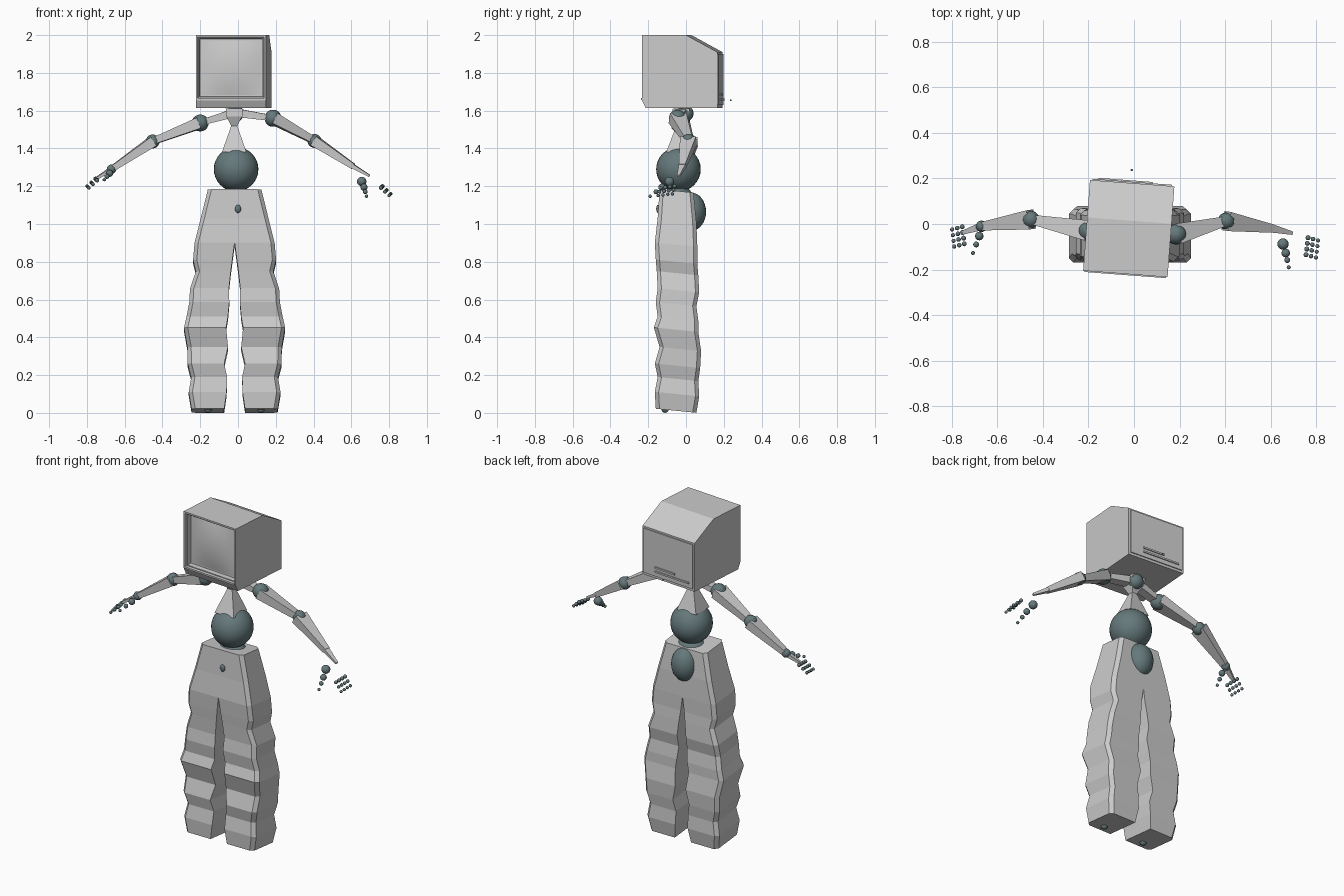
import bpy, bmesh
from mathutils import Vector, Matrix

if "Cube" in bpy.data.objects:
    bpy.data.objects.remove(bpy.data.objects["Cube"])


def material(name, rgb):
    m = bpy.data.materials.new(name)
    m.use_nodes = True
    m.diffuse_color = (*rgb, 1)
    m.node_tree.nodes["Principled BSDF"].inputs["Base Color"].default_value = (*rgb, 1)
    return m


GREY = material("light grey", (0.6, 0.6, 0.6))
SLATE = material("slate blue grey", (0.13, 0.19, 0.2))


def finish(name, bm, mat, smooth=False):
    bmesh.ops.recalc_face_normals(bm, faces=bm.faces)
    for f in bm.faces:
        f.smooth = smooth
    me = bpy.data.meshes.new(name)
    bm.to_mesh(me)
    bm.free()
    ob = bpy.data.objects.new(name, me)
    me.materials.append(mat)
    bpy.context.collection.objects.link(ob)
    return ob


def ball(name, at, r, scale=(1, 1, 1)):
    bm = bmesh.new()
    n = 32 if r > 0.06 else 20 if r > 0.02 else 12
    bmesh.ops.create_uvsphere(bm, u_segments=n, v_segments=n // 2, radius=r)
    bmesh.ops.transform(bm, verts=bm.verts,
                        matrix=Matrix.Translation(at) @ Matrix.Diagonal((*scale, 1)))
    return finish(name, bm, SLATE, True)


def loft(name, rings, skip=lambda row, side: False):
    """Skin a stack of equal rings and cap both ends."""
    bm = bmesh.new()
    rows = [[bm.verts.new(p) for p in ring] for ring in rings]
    n = len(rows[0])
    for r, (a, b) in enumerate(zip(rows, rows[1:])):
        for i in range(n):
            j = (i + 1) % n
            if not skip(r, i):
                bm.faces.new((a[i], a[j], b[j], b[i]))
    bm.faces.new(rows[0])
    bm.faces.new(rows[-1])
    return finish(name, bm, GREY)


def bone(name, a, b, size_a, size_b):
    """Tapered four-sided bar; sizes are (across, upright)."""
    a, b = Vector(a), Vector(b)
    d = (b - a).normalized()
    side = d.cross(Vector((0, 0, 1))).normalized()
    up = side.cross(d)
    corners = ((-1, -1), (1, -1), (1, 1), (-1, 1))
    return loft(name, [[p + side * u * w / 2 + up * v * h / 2 for u, v in corners]
                       for p, (w, h) in ((a, size_a), (b, size_b))])


def box(name, center, size, matrix):
    bm = bmesh.new()
    bmesh.ops.create_cube(bm, size=1, matrix=matrix @ Matrix.Translation(center)
                          @ Matrix.Diagonal((*size, 1)))
    return finish(name, bm, GREY)


# Television head: side profile pulled across, then the front face recessed
HEAD = Matrix.Translation((-0.023, -0.02, 0)) @ Matrix.Rotation(-0.075, 4, "Z")
W = 0.186
profile = [(-0.18, 1.615), (-0.2, 1.655), (-0.2, 2), (0.035, 2), (0.2, 1.91), (0.2, 1.615)]
bm = bmesh.new()
left, right = [[bm.verts.new((x, y, z)) for y, z in profile] for x in (W, -W)]
bm.faces.new(left)
bm.faces.new(right)
for i in range(len(profile)):
    j = (i + 1) % len(profile)
    bm.faces.new((left[i], left[j], right[j], right[i]))
bmesh.ops.recalc_face_normals(bm, faces=bm.faces)
front = [f for f in bm.faces if f.normal.y < -0.99]
for thick, depth in ((0.014, 0), (0.004, -0.012), (0.008, 0), (0.003, -0.028)):
    bmesh.ops.inset_region(bm, faces=front, thickness=thick, depth=depth)
bmesh.ops.transform(bm, matrix=HEAD, verts=bm.verts)
finish("television_head", bm, GREY)

# Bulging screen
bm = bmesh.new()
bmesh.ops.create_grid(bm, x_segments=10, y_segments=10, size=1)
for v in bm.verts:
    x, z = v.co.x, v.co.y
    v.co = HEAD @ Vector((x * 0.158, -0.162 - 0.018 * (1 - x * x) * (1 - z * z), 1.828 + z * 0.144))
finish("screen", bm, GREY, True)

# Front ledges and back ribs
box("front_ledge", (0, -0.201, 1.662), (0.36, 0.008, 0.01), HEAD)
box("back_panel", (0, 0.201, 1.765), (0.35, 0.01, 0.27), HEAD)
for i, z in enumerate((1.66, 1.685)):
    box(f"back_rib_{i}", (-0.03 + i * 0.05, 0.208, z), (0.24 - i * 0.1, 0.008, 0.01), HEAD)
ball("back_pin", (-0.01, 0.237, 1.655), 0.005)

# Neck, spine and trunk
NECK = Vector((-0.015, -0.005, 1.585))
ball("neck_joint", NECK, 0.045)
spine = []
for z, w, y in ((1.612, 0.09, -0.025), (1.57, 0.085, -0.03), (1.52, 0.032, -0.035), (1.38, 0.13, -0.04)):
    spine.append([(-0.02 + u * w / 2, y + v * w / 2, z) for u, v in ((-1, -1), (1, -1), (1, 1), (-1, 1))])
loft("spine", spine)
ball("chest_ball", (-0.01, -0.04, 1.29), 0.118)
ball("waist_ball", (-0.01, -0.04, 1.14), 0.085, (1, 0.9, 0.75))
ball("rear_ball", (-0.015, 0.03, 1.065), 0.1, (0.78, 0.76, 1))
ball("front_button", (0, -0.148, 1.08), 0.02, (0.8, 0.5, 1.1))

# Arms
arms = {
    "left": ((0.185, -0.045, 1.56), (0.405, 0.013, 1.44), (0.61, -0.02, 1.305), (0.695, -0.04, 1.255)),
    "right": ((-0.2, -0.03, 1.535), (-0.452, 0.02, 1.437), (-0.67, -0.01, 1.29), (-0.76, -0.04, 1.235)),
}
for side, (shoulder, elbow, wrist, palm) in arms.items():
    bone(side + "_collar", NECK + Vector((0, -0.02, 0.005)), shoulder, (0.06, 0.045), (0.05, 0.03))
    ball(side + "_shoulder", shoulder, 0.045)
    bone(side + "_upper_arm", shoulder, elbow, (0.09, 0.06), (0.04, 0.035))
    ball(side + "_elbow", elbow, 0.037)
    bone(side + "_forearm", elbow, wrist, (0.085, 0.055), (0.035, 0.03))
    bone(side + "_palm", wrist, palm, (0.035, 0.022), (0.015, 0.012))

# Hands: wrist ball, thumb chain and four fingers of three balls
hands = {
    "left": ((0.655, -0.088, 1.225), (0.667, -0.128, 1.195), (0.68, -0.19, 1.147),
             (0.765, -0.06, 1.2), 1),
    "right": ((-0.67, -0.01, 1.29), (-0.68, -0.053, 1.268), (-0.708, -0.127, 1.235),
              (-0.755, -0.012, 1.24), -1),
}
for side, (wrist, thumb, tip, finger, s) in hands.items():
    ball(side + "_wrist", wrist, 0.025)
    for i, r in enumerate((0.019, 0.013, 0.009)):
        ball(f"{side}_thumb_{i}", Vector(thumb).lerp(Vector(tip), i / 2), r)
    for k in range(4):
        for i in range(3):
            step = Vector((s * (0.022 * i - 0.003 * k), -0.025 * k - 0.006 * i, -0.02 * i - 0.003 * k))
            ball(f"{side}_finger_{k}_{i}", Vector(finger) + step, 0.011 - 0.001 * i)

# Crumpled trouser legs: height, outer, inner, front, back
folds = [
    (1.175, 0.142, 0, -0.14, 0.04), (1.02, 0.18, 0, -0.15, 0.055), (0.89, 0.212, 0, -0.165, 0.06),
    (0.8, 0.22, 0.012, -0.16, 0.06), (0.74, 0.205, 0.02, -0.155, 0.065),
    (0.65, 0.236, 0.03, -0.15, 0.07), (0.575, 0.24, 0.028, -0.16, 0.055),
    (0.5, 0.255, 0.035, -0.15, 0.065), (0.44, 0.268, 0.045, -0.17, 0.065),
    (0.34, 0.25, 0.035, -0.14, 0.08), (0.25, 0.248, 0.055, -0.165, 0.075),
    (0.18, 0.23, 0.04, -0.15, 0.065), (0.1, 0.243, 0.042, -0.165, 0.07),
    (0.011, 0.228, 0.055, -0.16, 0.055),
]
for side, s in (("left", 1), ("right", -1)):
    rings = []
    for z, outer, inner, f, b in folds:
        c = 0.02
        pts = [(inner, f), (outer - c, f), (outer, f + c), (outer, b - c), (outer - c, b), (inner, b)]
        rings.append([(-0.018 + s * x, y, z - 0.1 * (y + 0.05)) for x, y in pts])
    # no inner wall above the crotch
    loft(side + "_trouser_leg", rings, lambda row, i: row < 2 and i == 5)
    ball(side + "_ankle", (-0.018 + s * 0.14, -0.11, 0.02), 0.02)
